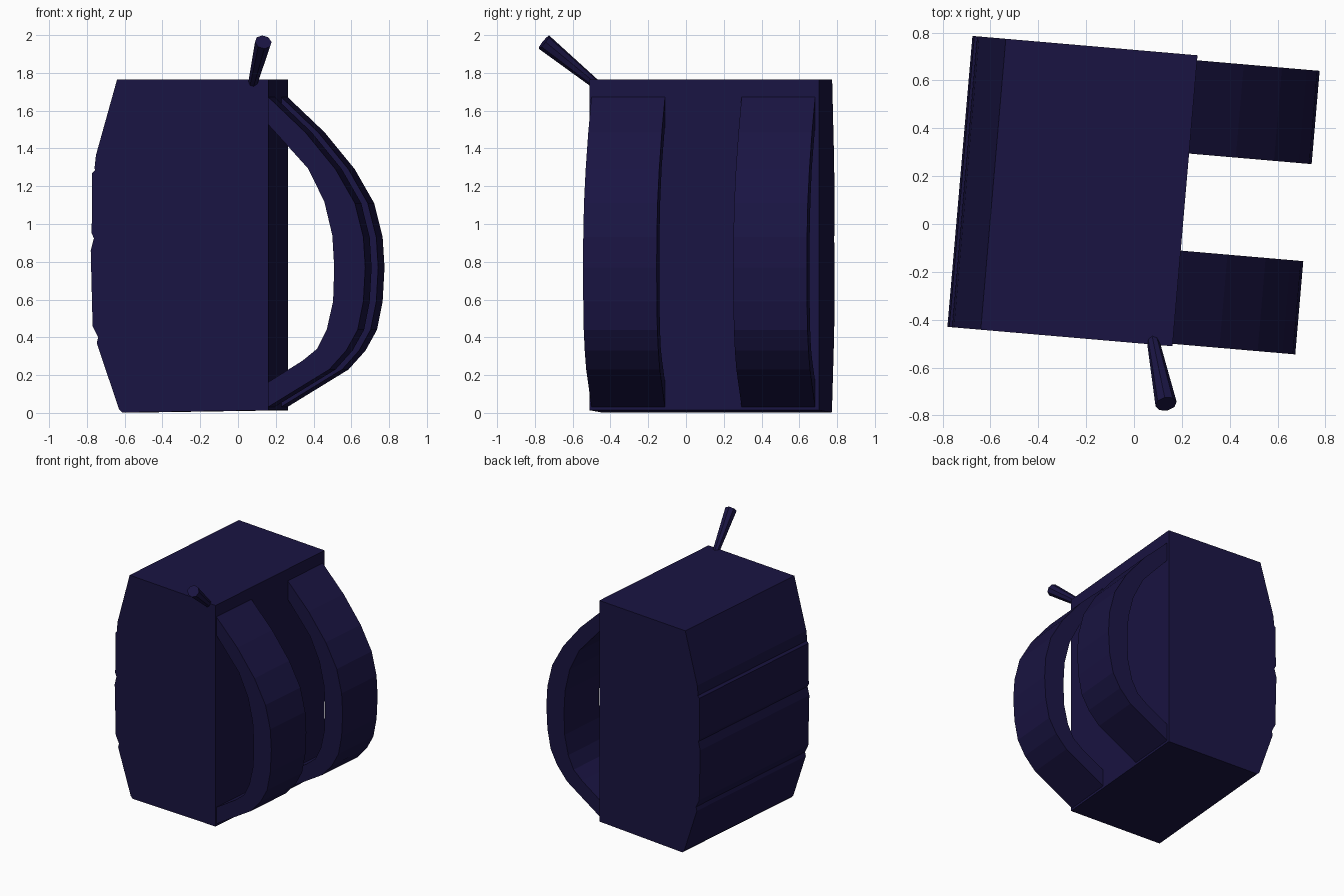
import bpy, bmesh, math
from mathutils import Matrix, Vector

if "Cube" in bpy.data.objects:
    bpy.data.objects.remove(bpy.data.objects["Cube"])

TURN = Matrix.Rotation(math.radians(-4.92), 4, 'Z')

navy = bpy.data.materials.new("navy")
navy.diffuse_color = (0.010, 0.007, 0.055, 1)
navy.use_nodes = True
navy.node_tree.nodes["Principled BSDF"].inputs["Base Color"].default_value = navy.diffuse_color


def add_object(name, bm, matrix):
    bmesh.ops.recalc_face_normals(bm, faces=bm.faces)
    mesh = bpy.data.meshes.new(name)
    bm.to_mesh(mesh)
    bm.free()
    mesh.materials.append(navy)
    ob = bpy.data.objects.new(name, mesh)
    ob.matrix_world = matrix
    bpy.context.collection.objects.link(ob)
    return ob


def extrude_profile(name, rings, y0, y1):
    """Sweep an (x, z) outline along y; rings is one closed outline."""
    bm = bmesh.new()
    face = bm.faces.new([bm.verts.new((x, y0, z)) for x, z in rings])
    out = bmesh.ops.extrude_face_region(bm, geom=[face])
    verts = [g for g in out["geom"] if isinstance(g, bmesh.types.BMVert)]
    bmesh.ops.translate(bm, verts=verts, vec=(0, y1 - y0, 0))
    return add_object(name, bm, TURN)


# Pack body: bulging outer side with three shallow grooves
body = [(0.204, 0.014), (0.204, 1.765), (-0.60, 1.765), (-0.712, 1.365),
        (-0.720, 1.295), (-0.716, 1.285), (-0.732, 1.27), (-0.735, 0.95),
        (-0.723, 0.925), (-0.740, 0.86), (-0.730, 0.46), (-0.700, 0.40),
        (-0.708, 0.37), (-0.590, 0.02), (-0.572, 0.002)]
extrude_profile("pack_body", body, -0.495, 0.725)

# Shoulder straps: outer and inner curve joined into one outline
outer = [(0.19, 1.682), (0.20, 1.675), (0.40, 1.485), (0.56, 1.29), (0.663, 1.11),
         (0.708, 0.93), (0.718, 0.77), (0.708, 0.59), (0.678, 0.44),
         (0.617, 0.33), (0.527, 0.23), (0.20, 0.03), (0.19, 0.03)]
inner = [(0.19, 1.54), (0.30, 1.42), (0.413, 1.295), (0.50, 1.12),
         (0.543, 0.94), (0.553, 0.77), (0.547, 0.59), (0.513, 0.44),
         (0.463, 0.34), (0.383, 0.275), (0.19, 0.155)]
for name, y0 in (("front_strap", -0.485), ("back_strap", 0.313)):
    bm = bmesh.new()
    bm.free()
    extrude_profile(name, outer + inner[::-1], y0, y0 + 0.391)

# Flared rod leaning out of the top corner
base, tip = Vector((0.077, -0.475, 1.738)), Vector((0.134, -0.752, 1.963))
axis = tip - base
bm = bmesh.new()
bmesh.ops.create_cone(bm, cap_ends=True, segments=8, radius1=0.025, radius2=0.045,
                      depth=axis.length)
add_object("rod", bm, Matrix.Translation((base + tip) / 2)
           @ axis.to_track_quat('Z', 'Y').to_matrix().to_4x4())
